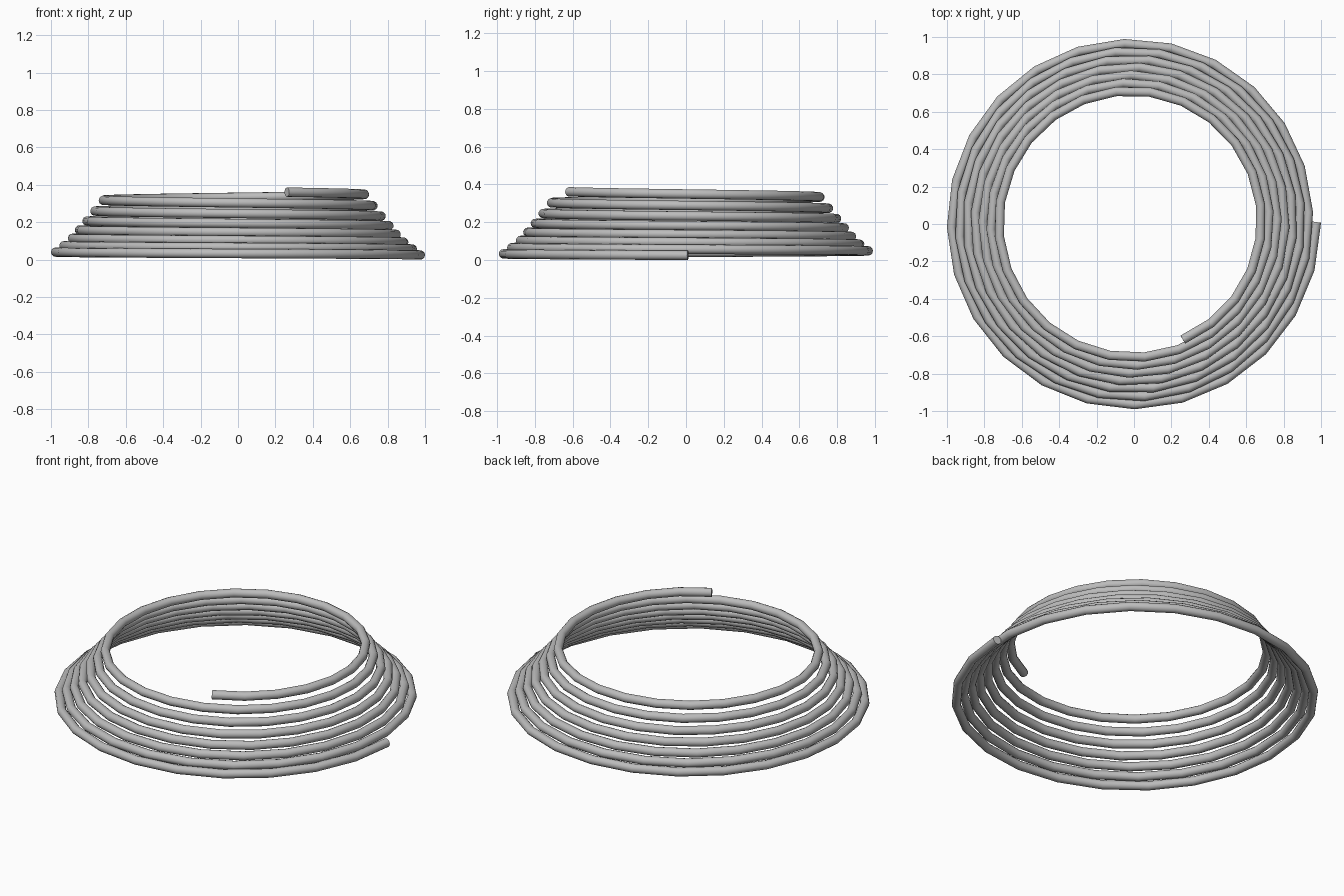
import bpy
import math

cube = bpy.data.objects.get("Cube")
if cube:
    bpy.data.objects.remove(cube, do_unlink=True)

# Grey metal
grey = bpy.data.materials.new("plain grey")
grey.use_nodes = True
grey.diffuse_color = (0.5, 0.5, 0.5, 1)
grey.node_tree.nodes["Principled BSDF"].inputs["Base Color"].default_value = (0.5, 0.5, 0.5, 1)

# Conical coil path: clockwise, narrowing and steepening as it climbs
TUBE = 0.025
STEPS = 174
TURNS = 7.185
CENTRE = (-0.0105, 0.01)


def coil_point(i):
    t = TURNS * i / STEPS
    angle = -2 * math.pi * t
    radius = 0.986 - 0.042 * t
    height = TUBE + 0.0295 * t + 0.0024 * t * t
    return (CENTRE[0] + radius * math.cos(angle),
            CENTRE[1] + radius * math.sin(angle), height)


curve = bpy.data.curves.new("coil", "CURVE")
curve.dimensions = "3D"
curve.bevel_depth = TUBE
curve.bevel_resolution = 4
curve.use_fill_caps = True
spline = curve.splines.new("POLY")
spline.points.add(STEPS)
for i, point in enumerate(spline.points):
    point.co = (*coil_point(i), 1)
curve.materials.append(grey)

# Round tube swept along the path, smooth with crisp end caps
coil = bpy.data.objects.new("coil", curve)
bpy.context.collection.objects.link(coil)
bpy.ops.object.select_all(action="DESELECT")
coil.select_set(True)
bpy.context.view_layer.objects.active = coil
bpy.ops.object.convert(target="MESH")
bpy.ops.object.shade_smooth_by_angle(angle=math.radians(50))
